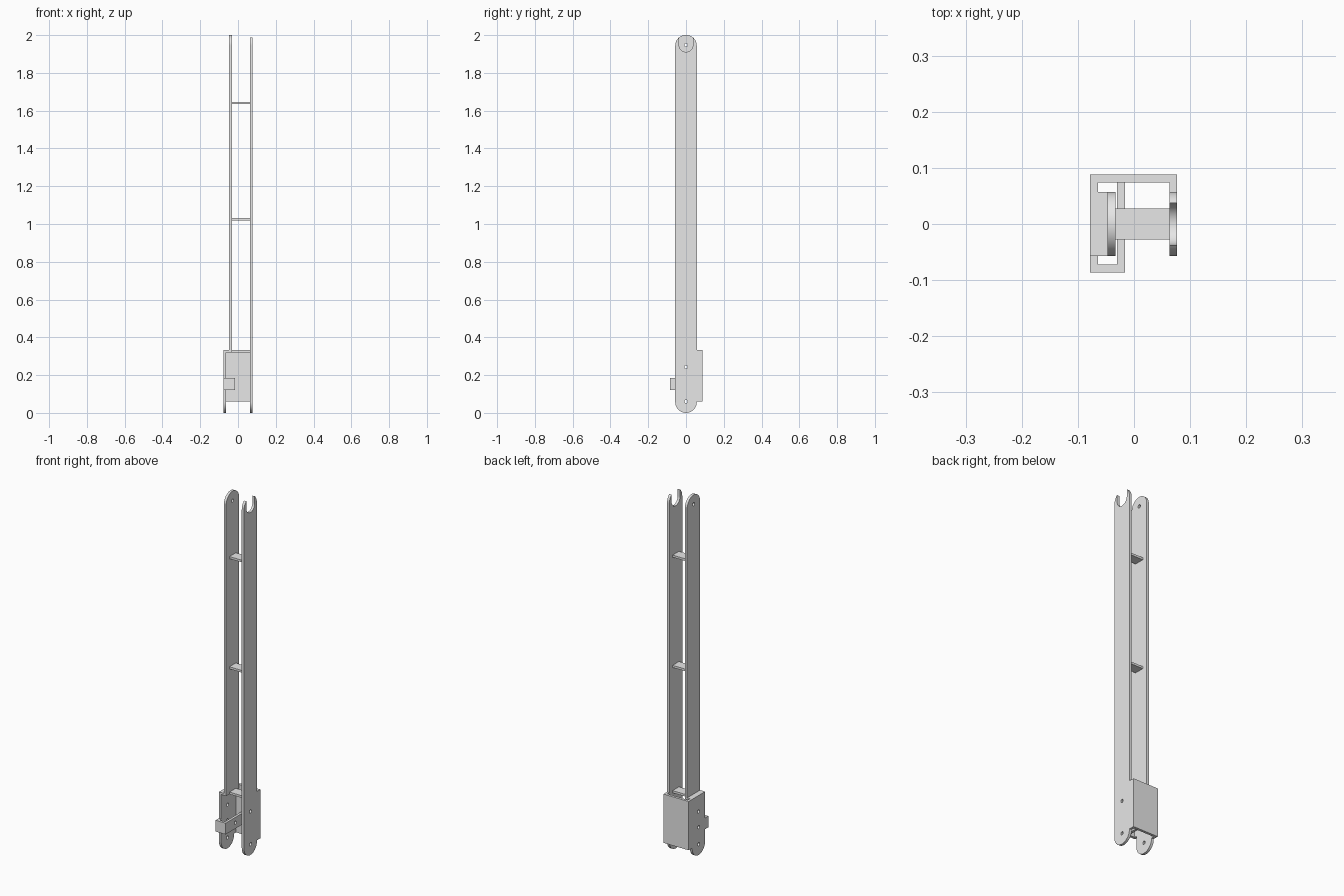
import bpy, bmesh, math
from mathutils import Vector

cube = bpy.data.objects.get("Cube")
if cube:
    bpy.data.objects.remove(cube, do_unlink=True)

grey = bpy.data.materials.new("plain_grey")
grey.use_nodes = True
colour = (0.8, 0.8, 0.8, 1)
grey.diffuse_color = colour
grey.node_tree.nodes["Principled BSDF"].inputs["Base Color"].default_value = colour

T = 0.014            # sheet thickness
R = 0.057            # half width of the plates
X_OUT, X_UP, X_LEFT, X_TAB = 0.07, -0.04, -0.071, -0.023
BACK = 0.074         # inner face of the back panel
LOW, SHELF = 0.06, 0.332
TOP = 1.944          # centre of the upper pivot
PIN = 0.009


def arc(cy, cz, r, start, end, n=24):
    """Points on an arc, angles in degrees."""
    angles = [math.radians(start + (end - start) * i / n) for i in range(n + 1)]
    return [(cy + r * math.cos(a), cz + r * math.sin(a)) for a in angles]


def hole(z, y=0):
    return arc(y, z, PIN, 0, 345, 23)


def plate(name, x, outline, holes=()):
    """Sheet in the YZ plane, centred on x, with pin holes."""
    curve = bpy.data.curves.new(name, 'CURVE')
    curve.dimensions = '2D'
    curve.fill_mode = 'BOTH'
    curve.extrude = T / 2
    for loop in [outline, *holes]:
        spline = curve.splines.new('POLY')
        spline.points.add(len(loop) - 1)
        for point, (y, z) in zip(spline.points, loop):
            point.co = (y, z, 0, 1)
        spline.use_cyclic_u = True
    ob = bpy.data.objects.new(name, curve)
    bpy.context.collection.objects.link(ob)
    ob.location.x = x
    ob.rotation_euler = (math.pi / 2, 0, math.pi / 2)
    bpy.ops.object.select_all(action='DESELECT')
    ob.select_set(True)
    bpy.context.view_layer.objects.active = ob
    bpy.ops.object.convert(target='MESH')
    ob = bpy.context.object
    bm = bmesh.new()
    bm.from_mesh(ob.data)
    bmesh.ops.remove_doubles(bm, verts=bm.verts, dist=1e-5)
    bmesh.ops.recalc_face_normals(bm, faces=bm.faces)
    bm.to_mesh(ob.data)
    bm.free()
    ob.data.materials.clear()
    ob.data.materials.append(grey)
    bpy.ops.object.shade_smooth_by_angle(angle=math.radians(30))
    return ob


def box(name, low, high):
    low, high = Vector(low), Vector(high)
    bm = bmesh.new()
    bmesh.ops.create_cube(bm, size=1)
    for v in bm.verts:
        v.co = (low + high) / 2 + v.co * (high - low)
    mesh = bpy.data.meshes.new(name)
    bm.to_mesh(mesh)
    bm.free()
    mesh.materials.append(grey)
    ob = bpy.data.objects.new(name, mesh)
    bpy.context.collection.objects.link(ob)
    return ob


# Rounded foot with the flange that reaches the back panel
foot = arc(0, R, R, 180, 360) + [(R, LOW), (BACK, LOW), (BACK, SHELF), (R, SHELF)]

# Long plate with an open slot at the top
slot_r = 0.037
lip = math.degrees(math.acos(slot_r / R))
slotted = (foot + arc(0, TOP, R, 0, lip, 8)
           + arc(0, TOP + 0.004, slot_r, 0, -180)
           + arc(0, TOP, R, 180 - lip, 180, 8))
plate("slotted_side_plate", X_OUT, slotted, [hole(LOW), hole(0.243)])

# Opposite side: lower plate, stepped shelf and upper plate
plate("lower_side_plate", X_LEFT, foot + [(-R, SHELF)],
      [hole(LOW), hole(0.155), hole(0.243)])
box("step_shelf", (X_LEFT + T / 2, -R, SHELF - 0.011), (X_UP + T / 2, R, SHELF))
plate("upper_side_plate", X_UP,
      [(-R, SHELF), (R, SHELF)] + arc(0, TOP, R, 0, 180), [hole(TOP + 0.004)])

# Back panel joining the two flanges
box("back_panel", (X_LEFT - T / 2, BACK, LOW), (X_OUT + T / 2, BACK + T, SHELF))

# Flat crossbars between the long plates
for i, z in enumerate((SHELF - 0.006, 1.025, 1.64)):
    box(f"crossbar_{i + 1}", (X_UP + T / 2, -0.028, z - 0.006),
        (X_OUT - T / 2, 0.028, z + 0.006))

# Folded strap around the lower plate
z0, z1 = 0.122, 0.185
front = -0.086
box("strap_front", (X_LEFT - T / 2, front, z0), (X_TAB + T / 2, front + T, z1))
box("strap_outer_leg", (X_LEFT - T / 2, front + T, z0), (X_LEFT + T / 2, -R, z1))
plate("strap_inner_leg", X_TAB,
      [(front + T, z0), (BACK, z0), (BACK, z1), (front + T, z1)], [hole(0.155)])
